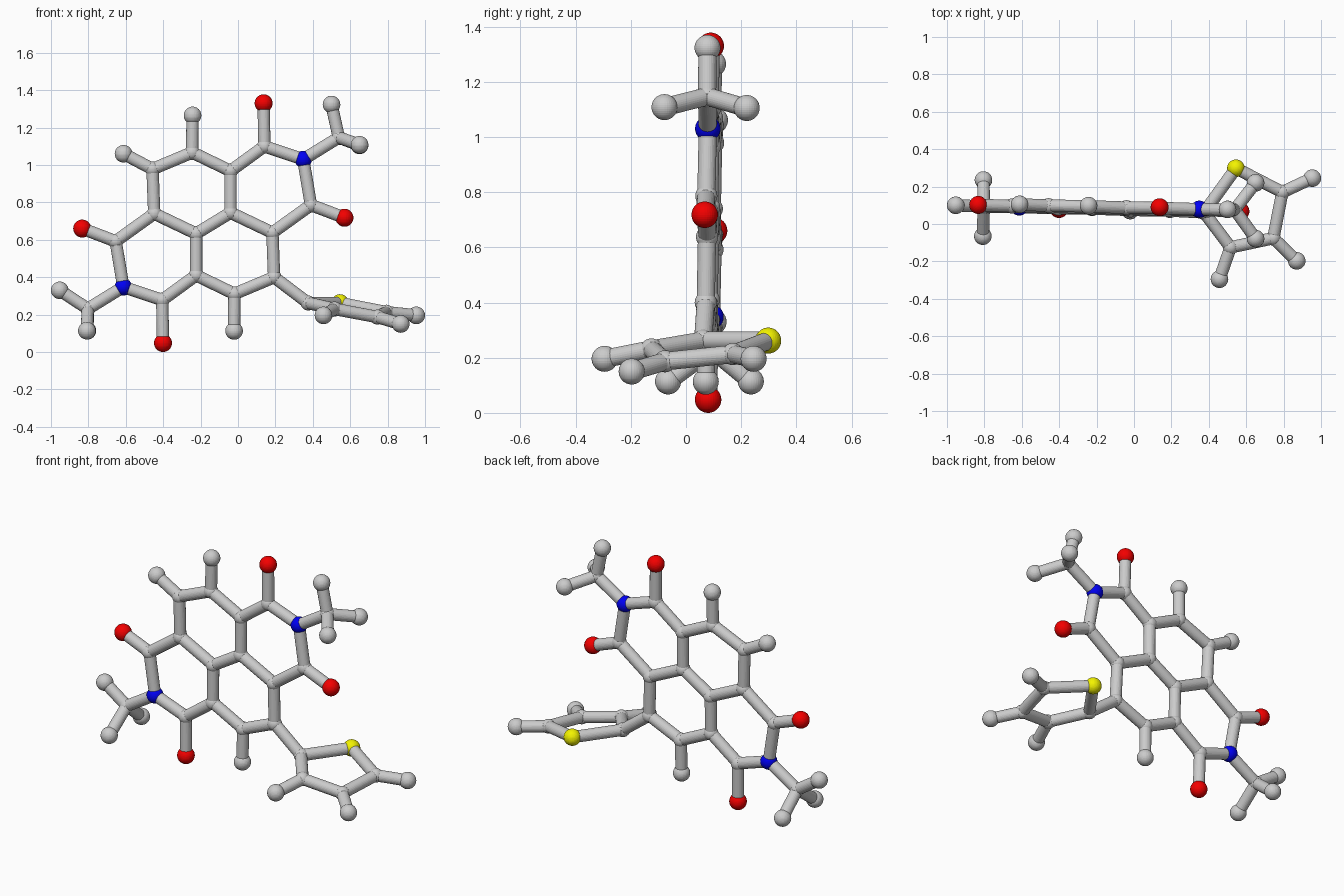
import bpy, bmesh
from mathutils import Vector, Matrix

if "Cube" in bpy.data.objects:
    bpy.data.objects.remove(bpy.data.objects["Cube"])

BOND_R = 0.033
RADII = {"C": 0.040, "H": 0.047, "O": 0.048, "N": 0.046, "S": 0.047}
CX, CZ = -0.132, 0.689          # centre of the two-fold symmetric core


def plane(x, z):
    """Point on the slightly tilted plane of the fused rings."""
    return Vector((x, 0.08 - 0.025 * x + 0.018 * (z - 0.6), z))


# Half of the flat core; the other half is this turned by 180 degrees
half = {
    "C1": (-0.04, 0.745), "C2": (-0.04, 0.968), "C3": (0.141, 1.10),
    "O1": (0.137, 1.33), "N1": (0.349, 1.03), "C4": (0.39, 0.786),
    "O2": (0.569, 0.718), "C5": (0.184, 0.638), "C6": (-0.245, 1.067),
    "H6": (-0.243, 1.265), "C7": (-0.457, 0.978), "C8": (0.539, 1.147),
}
half_bonds = ("C1-C2 C2-C3 C3-O1 C3-N1 N1-C4 C4-O2 C4-C5 C5-C1 "
              "C2-C6 C6-H6 C6-C7 N1-C8").split()

atoms, bonds = {}, []
for name, (x, z) in half.items():
    atoms[name] = plane(x, z)
    atoms[name + "b"] = plane(2 * CX - x, 2 * CZ - z)
for b in half_bonds:
    p, q = b.split("-")
    bonds += [(p, q), (p + "b", q + "b")]
bonds += [("C1", "C1b"), ("C7", "C5b"), ("C7b", "C5")]

# Methyl ends, lone ring hydrogen and the tilted five-sided side ring
extra = {
    "H10": ((0.50, 0.078, 1.323), "C8"), "H11": ((0.65, 0.22, 1.105), "C8"),
    "H12": ((0.65, -0.078, 1.108), "C8"),
    "H13": ((-0.953, 0.10, 0.33), "C8b"), "H14": ((-0.805, 0.235, 0.114), "C8b"),
    "H15": ((-0.808, -0.065, 0.114), "C8b"),
    "H16": ((-0.612, 0.105, 1.06), "C7"),
    "C20": ((0.375, 0.062, 0.262), "C7b"), "S21": ((0.545, 0.298, 0.262), "C20"),
    "C22": ((0.793, 0.17, 0.213), "S21"), "C23": ((0.745, -0.076, 0.187), "C22"),
    "C24": ((0.516, -0.125, 0.23), "C23"),
    "H22": ((0.953, 0.245, 0.196), "C22"), "H23": ((0.87, -0.197, 0.15), "C23"),
    "H24": ((0.457, -0.295, 0.196), "C24"),
}
for name, (pos, partner) in extra.items():
    atoms[name] = Vector(pos)
    bonds.append((name, partner))
bonds.append(("C24", "C20"))


def finish(bm, name, colour=None):
    mesh = bpy.data.meshes.new(name)
    bm.to_mesh(mesh)
    bm.free()
    ob = bpy.data.objects.new(name, mesh)
    bpy.context.collection.objects.link(ob)
    if colour:
        mat = bpy.data.materials.new(name + "_colour")
        mat.diffuse_color = colour
        mat.use_nodes = True
        mat.node_tree.nodes["Principled BSDF"].inputs["Base Color"].default_value = mat.diffuse_color
        mesh.materials.append(mat)


# Balls, one object per element
parts = {
    "C": ("carbon_joints", None), "H": ("hydrogen_balls", None),
    "O": ("oxygen_balls", (0.9, 0.0, 0.0, 1)),
    "N": ("nitrogen_balls", (0.0, 0.0, 0.9, 1)),
    "S": ("sulphur_ball", (0.9, 0.9, 0.0, 1)),
}
for element, (label, colour) in parts.items():
    bm = bmesh.new()
    for name, pos in atoms.items():
        if name[0] == element:
            bmesh.ops.create_uvsphere(bm, u_segments=32, v_segments=20,
                                      radius=RADII[element],
                                      matrix=Matrix.Translation(pos))
    finish(bm, label, colour)

# Sticks between the balls
bm = bmesh.new()
for p, q in bonds:
    a, b = atoms[p], atoms[q]
    turn = (b - a).to_track_quat("Z", "Y").to_matrix().to_4x4()
    bmesh.ops.create_cone(bm, cap_ends=True, segments=28, radius1=BOND_R,
                          radius2=BOND_R, depth=(b - a).length,
                          matrix=Matrix.Translation((a + b) / 2) @ turn)
finish(bm, "bond_sticks")
